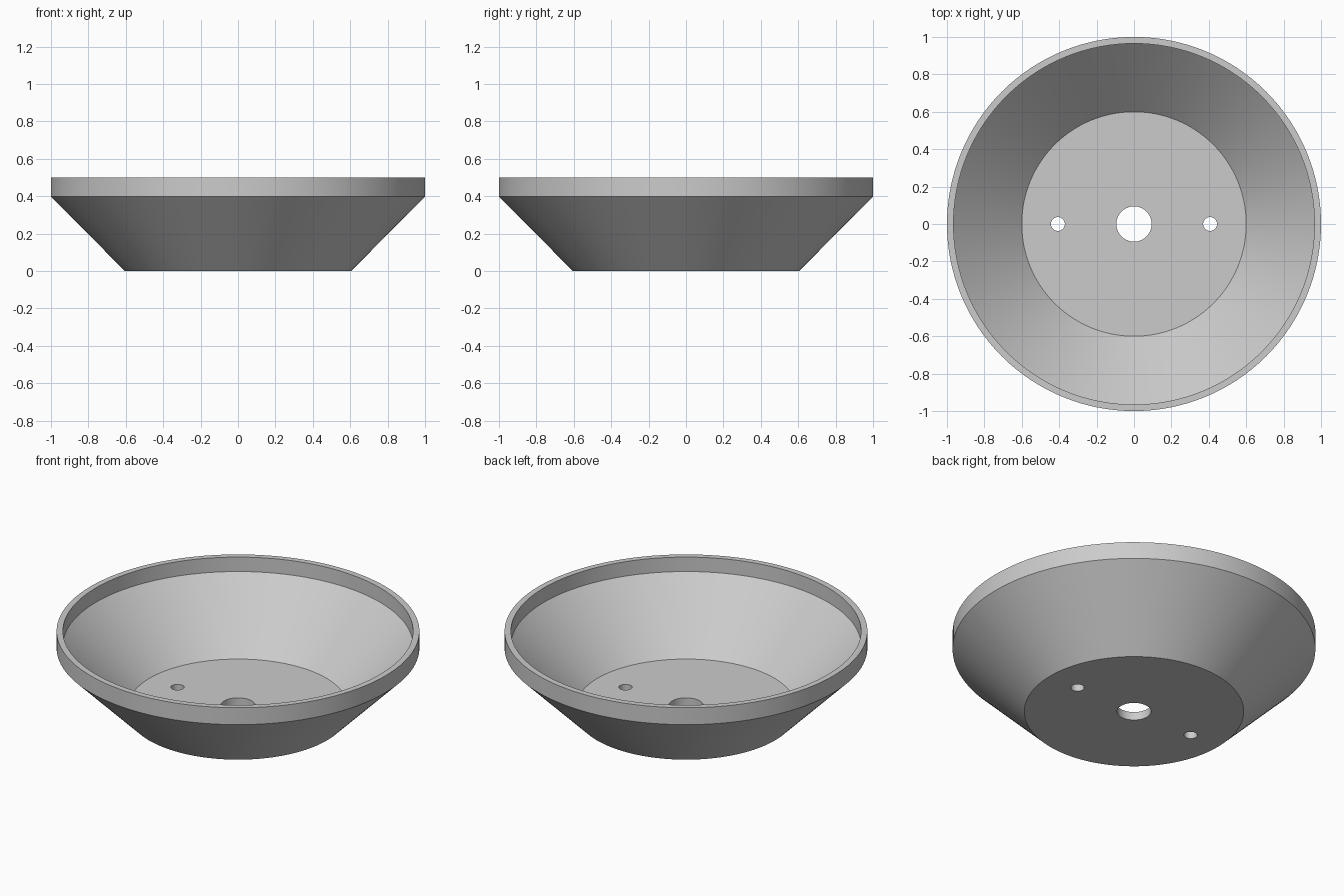
import bpy
import bmesh
import math

SEGMENTS = 128

default = bpy.data.objects.get("Cube")
if default:
    bpy.data.objects.remove(default, do_unlink=True)

grey = bpy.data.materials.new("light_grey")
grey.use_nodes = True
colour = (0.6, 0.6, 0.6, 1)
grey.diffuse_color = colour
grey.node_tree.nodes["Principled BSDF"].inputs["Base Color"].default_value = colour


def lathe(name, profile):
    """Revolve a radius/height profile round z; ends on the axis are closed."""
    bm = bmesh.new()
    verts = [bm.verts.new((r, 0, z)) for r, z in profile]
    edges = [bm.edges.new(pair) for pair in zip(verts, verts[1:])]
    bmesh.ops.spin(bm, geom=verts + edges, cent=(0, 0, 0), axis=(0, 0, 1),
                   angle=math.tau, steps=SEGMENTS, use_duplicate=False)
    bmesh.ops.remove_doubles(bm, verts=bm.verts[:], dist=0.0001)
    bmesh.ops.recalc_face_normals(bm, faces=bm.faces[:])
    mesh = bpy.data.meshes.new(name)
    bm.to_mesh(mesh)
    bm.free()
    mesh.materials.append(grey)
    obj = bpy.data.objects.new(name, mesh)
    bpy.context.collection.objects.link(obj)
    return obj


# Flared bowl with an upright rim and a flat floor
bowl = lathe("bowl", [(0, 0), (0.605, 0), (1, 0.397), (1, 0.5), (0.965, 0.5),
                      (0.965, 0.412), (0.6, 0.05), (0, 0.05)])

# Centre hole and two fixing holes through the floor
holes = [("centre_hole", 0, 0.094), ("left_hole", 0.407, 0.037),
         ("right_hole", -0.407, 0.037)]
for name, x, radius in holes:
    cutter = lathe(name + "_cutter", [(0, -0.1), (radius, -0.1), (radius, 0.15), (0, 0.15)])
    cutter.location.x = x
    cutter.hide_render = True
    cutter.hide_viewport = True
    cut = bowl.modifiers.new(name, "BOOLEAN")
    cut.operation = "DIFFERENCE"
    cut.solver = "EXACT"
    cut.object = cutter

# Bake the holes, then smooth the round walls and keep the rims crisp
bpy.ops.object.select_all(action="DESELECT")
bpy.context.view_layer.objects.active = bowl
bowl.select_set(True)
for name, x, radius in holes:
    bpy.ops.object.modifier_apply(modifier=name)
    bpy.data.objects.remove(bpy.data.objects[name + "_cutter"], do_unlink=True)
bpy.ops.object.shade_smooth_by_angle(angle=math.radians(30))
